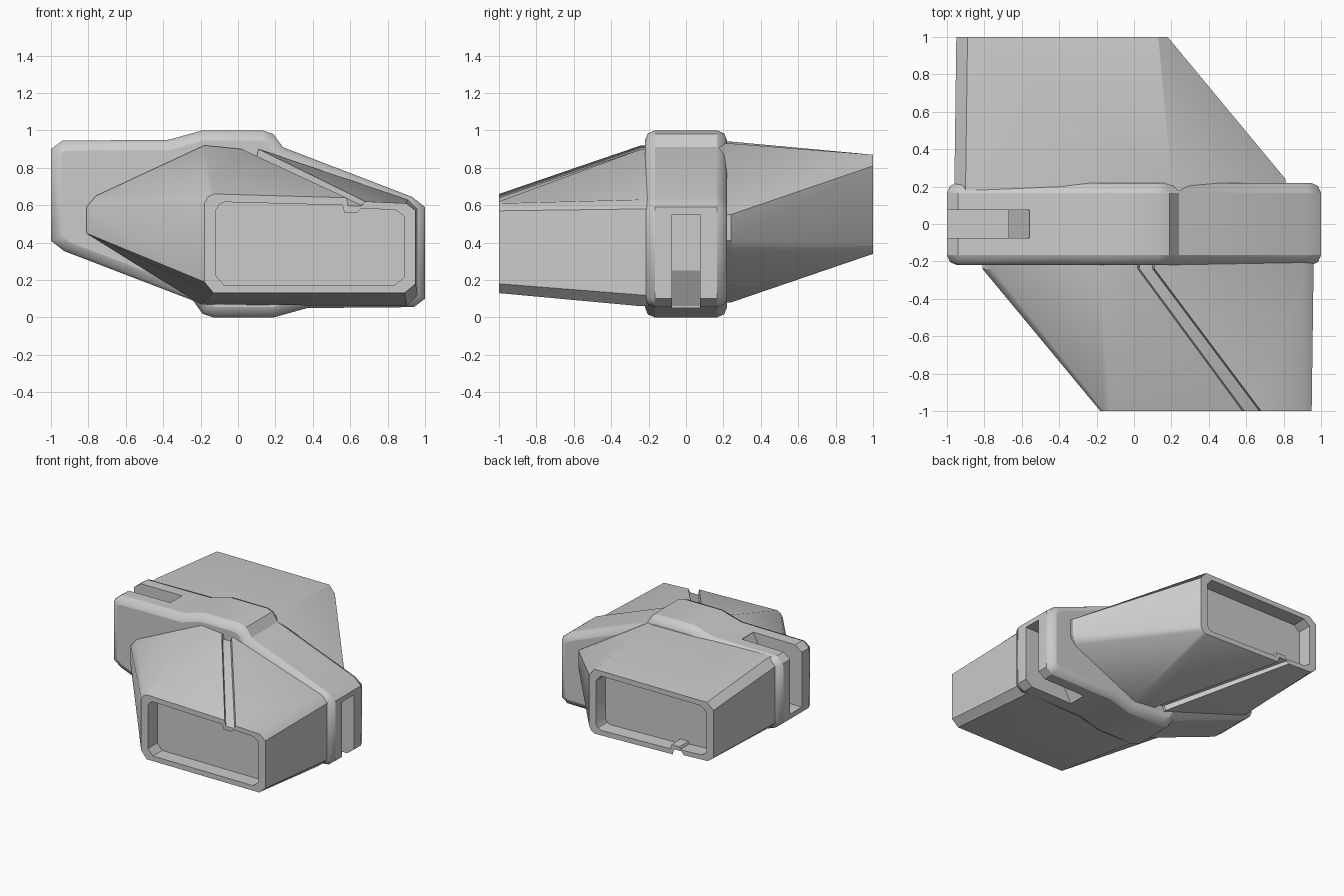
import bpy, bmesh, math

if "Cube" in bpy.data.objects:
    bpy.data.objects.remove(bpy.data.objects["Cube"])

grey = bpy.data.materials.new("light_grey")
grey.use_nodes = True
colour = (0.6, 0.6, 0.6, 1)
grey.diffuse_color = colour
grey.node_tree.nodes["Principled BSDF"].inputs["Base Color"].default_value = colour


def invert(p):
    """Point reflection through the middle of the body."""
    return (-p[0], -p[1], 1 - p[2])


def loft(name, loops):
    """Skin a row of matching loops and cap both ends."""
    bm = bmesh.new()
    rings = [[bm.verts.new(p) for p in loop] for loop in loops]
    for a, b in zip(rings, rings[1:]):
        for i in range(len(a)):
            j = (i + 1) % len(a)
            bm.faces.new((a[i], a[j], b[j], b[i]))
    bm.faces.new(rings[0])
    bm.faces.new(rings[-1])
    bmesh.ops.recalc_face_normals(bm, faces=bm.faces)
    mesh = bpy.data.meshes.new(name)
    bm.to_mesh(mesh)
    bm.free()
    mesh.materials.append(grey)
    obj = bpy.data.objects.new(name, mesh)
    bpy.context.collection.objects.link(obj)
    return obj


def smooth(obj):
    bpy.ops.object.select_all(action="DESELECT")
    obj.select_set(True)
    bpy.context.view_layer.objects.active = obj
    bpy.ops.object.shade_smooth_by_angle(angle=math.radians(32))


def at_y(profile, y):
    return [(x, y, z) for x, z in profile]


# Central slab: half outline, repeated by a half turn
half = [(-1, 0.41), (-1, 0.9), (-0.94, 0.945), (-0.37, 0.95), (-0.19, 1),
        (0.13, 1), (0.19, 0.98), (0.24, 0.91), (0.93, 0.645)]
outline = half + [(-x, 1 - z) for x, z in half]
slab = loft("central_slab", [at_y(outline, -0.22), at_y(outline, 0.22)])
bevel = slab.modifiers.new("Rounded rim", "BEVEL")
bevel.width = 0.055
bevel.segments = 2
bevel.limit_method = "ANGLE"
bevel.angle_limit = math.radians(60)

# Slots through opposite corners of the slab
slot = [(1.1, 0.55), (0.67, 0.55), (0.67, 0.25), (0.56, 0.06), (0.56, -0.1), (1.1, -0.1)]
low = [at_y(slot, -0.075), at_y(slot, 0.075)]
high = [[invert(p) for p in loop] for loop in low]
for name, loops in (("low_slot_cutter", low), ("high_slot_cutter", high)):
    cutter = loft(name, loops)
    cutter.hide_render = True
    cutter.hide_viewport = True
    cut = slab.modifiers.new(name, "BOOLEAN")
    cut.object = cutter
    cut.solver = "EXACT"
smooth(slab)

# Ducts: a wide root narrowing to a framed mouth, with a groove along the ridge
root = [(0.9, 0.06), (0.96, 0.12), (0.96, 0.58), (0.91, 0.63), (0.11, 0.9),
        (0.1, 0.86), (0.03, 0.86), (0.02, 0.9), (-0.18, 0.92), (-0.76, 0.65),
        (-0.81, 0.59), (-0.81, 0.45), (-0.2, 0.07)]
mouth = [(0.89, 0.13), (0.95, 0.18), (0.95, 0.57), (0.9, 0.61), (0.68, 0.62),
         (0.67, 0.595), (0.59, 0.595), (0.58, 0.64), (-0.13, 0.66), (-0.16, 0.645),
         (-0.18, 0.61), (-0.18, 0.19), (-0.13, 0.13)]
inner = [(0.385 + (x - 0.385) * 0.89, 0.39 + (z - 0.39) * 0.84) for x, z in mouth]
front = [at_y(root, -0.1), at_y(root, -0.24), at_y(mouth, -1), at_y(inner, -1),
         at_y(inner, -0.88)]
back = [[invert(p) for p in loop] for loop in front]
smooth(loft("front_duct", front))
smooth(loft("back_duct", back))
